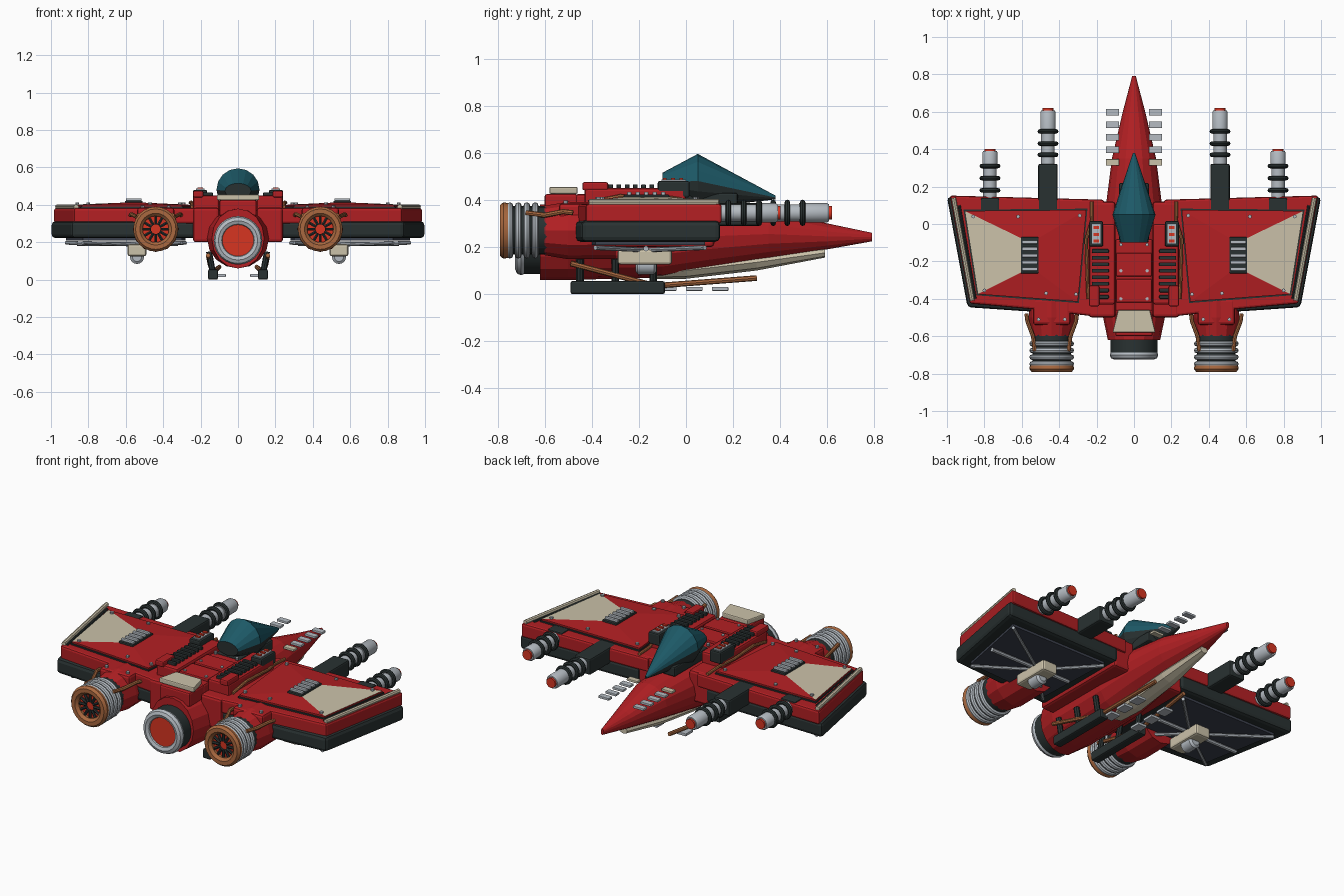
import bpy, bmesh
from math import sin, cos, pi, radians
from mathutils import Vector

if "Cube" in bpy.data.objects:
    bpy.data.objects.remove(bpy.data.objects["Cube"], do_unlink=True)


def material(name, r, g, b):
    m = bpy.data.materials.new(name)
    m.use_nodes = True
    m.diffuse_color = (r, g, b, 1)
    m.node_tree.nodes["Principled BSDF"].inputs["Base Color"].default_value = (r, g, b, 1)
    return m


RED = material("hull red", .45, .014, .017)
GLOW = material("bright red", .68, .035, .015)
DARK = material("dark metal", .022, .031, .031)
SILVER = material("silver", .46, .5, .54)
CREAM = material("cream", .6, .54, .4)
COPPER = material("copper", .4, .14, .05)
TEAL = material("teal glass", .012, .1, .135)
SLATE = material("slate", .045, .053, .075)


def finish(name, bm, mat, mirror=True, bevel=0, smooth=False, mat2=None, rule=None):
    bmesh.ops.recalc_face_normals(bm, faces=bm.faces)
    for f in bm.faces:
        f.smooth = smooth
        if rule and rule(f.calc_center_median()):
            f.material_index = 1
    me = bpy.data.meshes.new(name)
    bm.to_mesh(me)
    bm.free()
    for m in (mat, mat2):
        if m:
            me.materials.append(m)
    if smooth:
        me.set_sharp_from_angle(angle=radians(35))
    ob = bpy.data.objects.new(name, me)
    bpy.context.collection.objects.link(ob)
    if bevel:
        mod = ob.modifiers.new("bevel", "BEVEL")
        mod.width, mod.segments = bevel, 2
    if mirror:
        ob.modifiers.new("mirror", "MIRROR")
    return ob


def skin(bm, rings, closed=False):
    vs = [[bm.verts.new(p) for p in ring] for ring in rings]
    n = len(vs[0])
    for a, b in zip(vs, vs[1:] + vs[:1] if closed else vs[1:]):
        for i in range(n):
            bm.faces.new((a[i], a[(i + 1) % n], b[(i + 1) % n], b[i]))
    if not closed:
        bm.faces.new(vs[0])
        bm.faces.new(vs[-1])


def loft(name, mat, rings, closed=False, **kw):
    bm = bmesh.new()
    skin(bm, rings, closed)
    return finish(name, bm, mat, **kw)


def oval(x, y, z, rx, rz, n):
    return [(x + rx * cos(2 * pi * i / n), y, z + rz * sin(2 * pi * i / n)) for i in range(n)]


def lathe(name, mat, x, z, profile, n=24, smooth=True, **kw):
    # turned part along y, profile of (radius, y)
    return loft(name, mat, [oval(x, y, z, r, r, n) for r, y in profile], smooth=smooth, **kw)


def hoop(name, mat, x, y, z, R, r, **kw):
    prof = [(R + r * cos(pi * i / 4), y + r * sin(pi * i / 4)) for i in range(8)]
    return lathe(name, mat, x, z, prof, closed=True, **kw)


def plate(name, mat, outline, z0, z1, **kw):
    return loft(name, mat, [[(x, y, z) for x, y in outline] for z in (z0, z1)], **kw)


def box(name, mat, x, y, z, **kw):
    # box from (low, high) pairs
    return plate(name, mat, [(x[0], y[0]), (x[1], y[0]), (x[1], y[1]), (x[0], y[1])], *z, **kw)


def rods(name, mat, paths, r, n=8, **kw):
    bm = bmesh.new()
    for path in paths:
        pts = [Vector(p) for p in path]
        rings = []
        for i, p in enumerate(pts):
            d = (pts[min(i + 1, len(pts) - 1)] - pts[max(i - 1, 0)]).normalized()
            u = d.cross(Vector((0, 0, 1)) if abs(d.z) < .9 else Vector((1, 0, 0))).normalized()
            v = d.cross(u)
            rings.append([p + r * (u * cos(2 * pi * k / n) + v * sin(2 * pi * k / n)) for k in range(n)])
        skin(bm, rings)
    return finish(name, bm, mat, smooth=True, **kw)


# Fuselage and nose: y, centre z, half width, half height
hull = [(-.62, .22, .14, .16), (-.5, .22, .165, .16), (-.1, .23, .165, .16), (.1, .245, .15, .14),
        (.35, .255, .118, .108), (.6, .245, .06, .055), (.79, .242, .01, .018)]
loft("fuselage", RED, [oval(0, y, z, rx, rz, 16) for y, z, rx, rz in hull], mirror=False)
loft("keel", CREAM, [oval(0, y, z, rx, rz, 8) for y, z, rx, rz in
     [(-.15, .085, .05, .02), (.0, .1, .07, .035), (.3, .135, .06, .035), (.59, .175, .025, .02)]], mirror=False)

# Cockpit: glass above, dark tub below
loft("cockpit", TEAL, [oval(0, y, z, rx, rz, 16) for y, z, rx, rz in
     [(-.1, .475, .07, .04), (.05, .48, .115, .115), (.38, .41, .006, .008)]],
     mirror=False, mat2=DARK, rule=lambda c: c.z < .466 - .146 * c.y)
box("cockpit_base", DARK, (-.08, .08), (-.1, .22), (.37, .43), mirror=False, bevel=.01)

# Spine behind the cockpit
box("spine", RED, (-.1, .1), (-.47, -.08), (.35, .425), mirror=False, bevel=.012)
for i, y in enumerate((-.42, -.28)):
    box(f"spine_panel_{i}", RED, (-.095, .095), (y, y + .125), (.42, .44), mirror=False, bevel=.006)
plate("rear_plate", CREAM, [(-.115, -.58), (.115, -.58), (.085, -.46), (-.085, -.46)], .425, .455,
      mirror=False, bevel=.006)
box("rear_plate_mount", RED, (-.1, .1), (-.6, -.46), (.34, .425), mirror=False, bevel=.01)

# Shoulder blocks, vents and control boxes
box("wing_root", RED, (.1, .24), (-.5, .12), (.2, .385), bevel=.015)
box("shoulder", RED, (.1, .24), (-.43, -.0), (.35, .45), bevel=.012)
box("shoulder_cap", RED, (.185, .24), (-.44, -.33), (.44, .475), bevel=.008)
for i in range(8):
    y = -.4 + i * .035
    box(f"vent_{i}", DARK, (.135, .225), (y, y + .02), (.445, .466), bevel=.004)
box("control_box", DARK, (.165, .24), (-.12, .015), (.41, .48), bevel=.008)
box("control_panel", SILVER, (.18, .225), (-.105, .0), (.478, .486))
for i, y in enumerate((-.09, -.055, -.02)):
    box(f"button_{i}", GLOW, (.188, .217), (y - .008, y + .008), (.485, .493))
rods("shoulder_pipe", COPPER, [[(.225, .12, .39), (.225, .02, .395), (.255, -.08, .41),
                                (.25, -.28, .415), (.245, -.4, .39)]], .009)

# Wings
lower = [(.22, .13), (1.0, .145), (.89, -.445), (.6, -.465), (.22, -.485)]
upper = [(.16, .13), (.985, .152), (.878, -.425), (.55, -.455), (.16, -.5)]
panel = [(.255, .075), (.905, .07), (.835, -.375), (.3, -.415)]
grille = [(.51, -.075), (.605, -.075), (.605, -.26), (.51, -.26)]
belly = [(.28, .08), (.92, .08), (.83, -.385), (.3, -.41)]
plate("wing_lower", DARK, lower, .222, .312, bevel=.02)
plate("wing_upper", RED, upper, .3, .383, bevel=.012)
plate("panel_seam", DARK, [(.57 + (x - .57) * 1.02, -.16 + (y + .16) * 1.03) for x, y in panel], .38, .391)
loft("wing_panel", RED, [[(x, y, .385) for x, y in panel], [(x, y, .4) for x, y in panel],
     [(x, y, .412) for x, y in grille]], mat2=CREAM, rule=lambda c: c.x > .65 and c.z > .4)
box("grille", DARK, (.51, .605), (-.265, -.07), (.4, .422), bevel=.006)
for i in range(5):
    y = -.25 + i * .036
    box(f"grille_slat_{i}", SILVER, (.515, .6), (y, y + .018), (.418, .434), bevel=.004)
rods("wing_tip_rail", CREAM, [[(.965, .14, .39), (.865, -.41, .39)]], .013)
rods("wing_tip_seam", DARK, [[(.935, .1, .384), (.85, -.4, .384)]], .008)
rods("rivets", SILVER, [[(x, y, .39), (x, y, .412)] for x, y in
     [(.29, .045), (.31, -.375), (.8, -.355), (.86, .04), (.47, -.37), (.62, .04)]], .01)
rods("spine_rivets", SILVER, [[(.07, y, .43), (.07, y, .446)] for y in (-.4, -.25, -.11)], .009)

# Wing undersides with braces and hub
plate("belly_panel", SLATE, belly, .208, .23)
rods("belly_braces", SILVER, [[(x, y, .197), (.54, -.17, .187)] for x, y in belly], .01)
rods("belly_spar", SILVER, [[(.32, -.17, .193), (.86, -.17, .193)]], .012)
box("belly_hub", CREAM, (.49, .59), (-.29, -.06), (.125, .19), bevel=.012)
lathe("belly_lamp", SILVER, .54, .122, [(.025, -.215), (.038, -.205), (.038, -.135), (.025, -.125)], n=16)

# Side engines
EX, EZ = .44, .27
lathe("engine_housing", RED, EX, EZ, [(.12, -.3), (.122, -.5), (.105, -.6)], n=12, smooth=False)
box("engine_cowl", RED, (.34, .54), (-.54, -.4), (.3, .385), bevel=.015)
lathe("engine_barrel", DARK, EX, EZ, [(.103, -.58), (.103, -.755)])
for i in range(4):
    hoop(f"engine_hoop_{i}", SILVER, EX, -.64 - i * .036, EZ, .105, .0145)
lathe("engine_nozzle", COPPER, EX, EZ, [(.07, -.75), (.07, -.775), (.085, -.79), (.108, -.79), (.12, -.775),
                                        (.115, -.75)], closed=True)
lathe("engine_glow", GLOW, EX, EZ, [(.074, -.74), (.074, -.76)])
rods("engine_vanes", DARK, [[(EX + r * cos(a * pi / 6), -.766, EZ + r * sin(a * pi / 6)) for r in (.025, .072)]
                            for a in range(12)], .0085, n=6)
rods("engine_pipes", COPPER, [[(EX + s * .135, -.48, .345), (EX + s * .13, -.52, .35),
                               (EX + s * .1, -.6, .335), (EX + s * .09, -.68, .345)] for s in (-1, 1)], .011)
rods("engine_bolts", SILVER, [[(EX + s * .07, -.51, .38), (EX + s * .07, -.51, .397)] for s in (-1, 1)], .01)

# Centre engine
lathe("main_barrel", DARK, 0, .21, [(.125, -.58), (.125, -.7)], mirror=False)
hoop("main_hoop", SILVER, 0, -.7, .21, .105, .025, mirror=False)
lathe("main_glow", GLOW, 0, .21, [(.09, -.69), (.09, -.71)], mirror=False)


# Cannons
def cannon(tag, x, y0, y1, bands):
    z = .345
    lathe(f"{tag}_barrel", SILVER, x, z, [(.036, y0 - .05), (.036, y0 + .17), (.041, y0 + .17), (.041, y1 - .01),
                                          (.036, y1)])
    lathe(f"{tag}_tip", GLOW, x, z, [(.029, y1 - .02), (.029, y1 + .012)])
    for i, y in enumerate(bands):
        hoop(f"{tag}_band_{i}", DARK, x, y, z, .044, .012)


cannon("inner_cannon", .46, .31, .607, (.37, .43, .495))
cannon("outer_cannon", .77, .13, .39, (.18, .245, .31))
box("inner_cannon_mount", DARK, (.408, .512), (.06, .322), (.29, .386), bevel=.01)
box("outer_cannon_mount", DARK, (.72, .82), (.065, .14), (.3, .39), bevel=.01)

# Fins floating beside the nose
for i in range(5):
    y = .312 + i * .067
    box(f"nose_fin_{i}", SILVER if i else CREAM, (.08, .15), (y, y + .035), (.338, .352), bevel=.003)

# Landing skids, struts and under-pipes
box("skid", DARK, (.108, .16), (-.49, -.09), (0, .055), bevel=.008)
rods("skid_struts", DARK, [[(.135, y, .04), (.155, y, .15)] for y in (-.45, -.3, -.14)], .016)
rods("under_pipe", COPPER, [[(.16, -.49, .13), (.15, -.3, .08), (.135, -.13, .035), (.1, .3, .068)]], .012)
for i in range(3):
    y = -.11 + i * .11
    box(f"under_fin_{i}", SILVER, (.065, .125), (y, y + .07), (.014, .03), bevel=.003)
